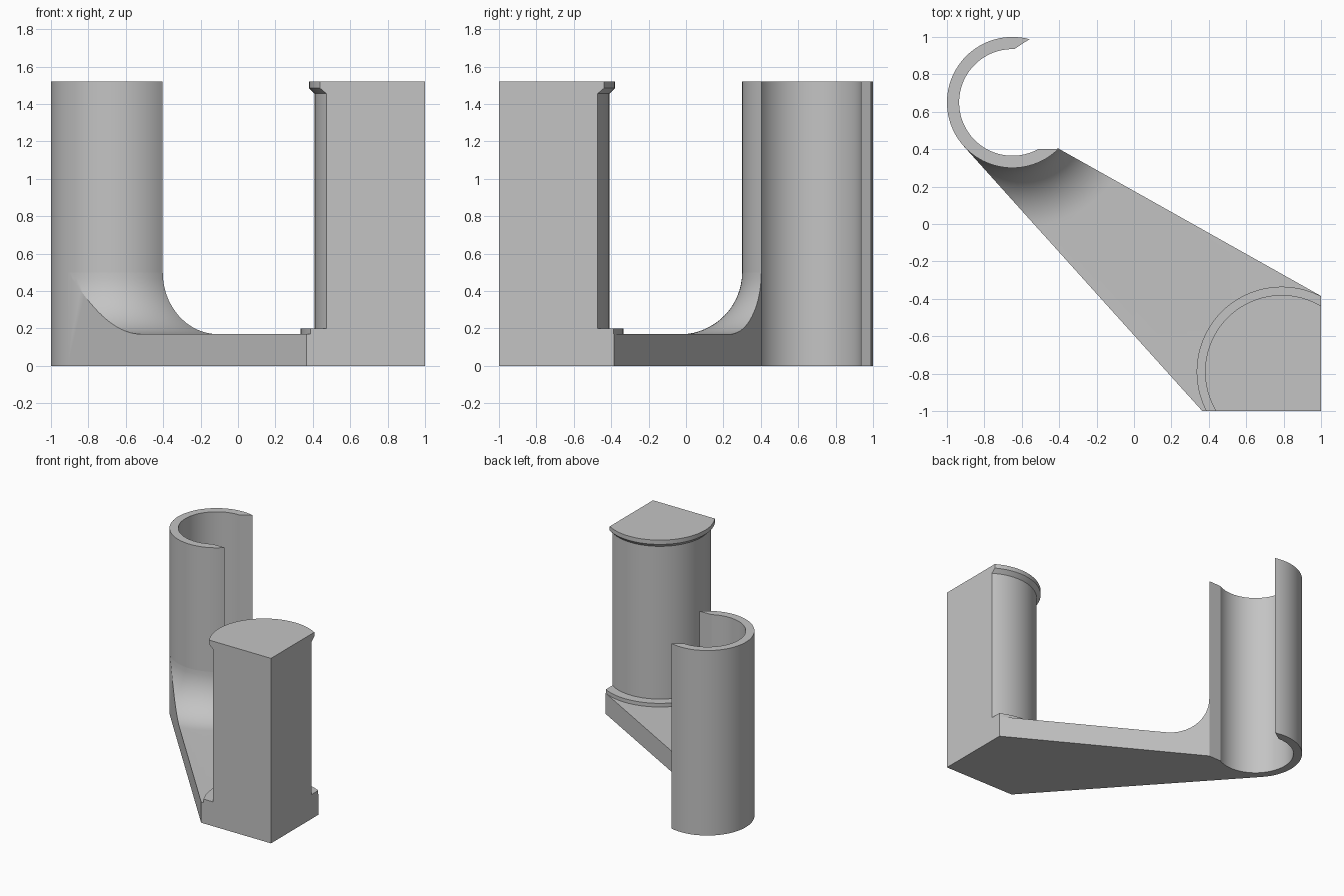
import bpy, bmesh, math

if "Cube" in bpy.data.objects:
    bpy.data.objects.remove(bpy.data.objects["Cube"])

HEIGHT = 1.52
ARM_TOP = 0.17
CLIP = (-0.65, 0.65)      # axis of the open ring
POST = (0.79, -0.79)      # axis of the post
R_OUT, R_IN, FILLET = 0.35, 0.285, 0.33

grey = bpy.data.materials.new("plain grey")
grey.use_nodes = True
grey.diffuse_color = (0.55, 0.55, 0.55, 1)
grey.node_tree.nodes["Principled BSDF"].inputs["Base Color"].default_value = grey.diffuse_color


def arc(centre, radius, start, end, steps):
    """Points along an arc, angles in degrees."""
    angles = [math.radians(start + (end - start) * i / steps) for i in range(steps + 1)]
    return [(centre[0] + radius * math.cos(a), centre[1] + radius * math.sin(a)) for a in angles]


def finish(bm, name):
    bmesh.ops.recalc_face_normals(bm, faces=bm.faces)
    mesh = bpy.data.meshes.new(name)
    bm.to_mesh(mesh)
    bm.free()
    mesh.materials.append(grey)
    obj = bpy.data.objects.new(name, mesh)
    bpy.context.collection.objects.link(obj)
    return obj


def extrude_plan(name, plan, height):
    bm = bmesh.new()
    base = bm.faces.new([bm.verts.new((x, y, 0)) for x, y in plan])
    top = bmesh.ops.extrude_face_region(bm, geom=[base], use_keep_orig=True)["geom"]
    for v in top:
        if isinstance(v, bmesh.types.BMVert):
            v.co.z = height
    return finish(bm, name)


def lathe(profile, centre, closed, steps=96):
    """Turn an (r, z) profile round a vertical axis; open profiles get end caps."""
    bm = bmesh.new()
    rings = []
    for r, z in profile:
        rings.append([bm.verts.new((x, y, z)) for x, y in arc(centre, r, 0, 360, steps)[:-1]])
    pairs = list(zip(rings, rings[1:]))
    if closed:
        pairs.append((rings[-1], rings[0]))
    else:
        bm.faces.new(rings[0])
        bm.faces.new(rings[-1])
    for a, b in pairs:
        for i in range(steps):
            j = (i + 1) % steps
            bm.faces.new((a[i], a[j], b[j], b[i]))
    return bm


def smooth(obj):
    bpy.ops.object.select_all(action="DESELECT")
    obj.select_set(True)
    bpy.context.view_layer.objects.active = obj
    bpy.ops.object.shade_smooth_by_angle(angle=math.radians(25))


# Open ring: tall C-shaped wall with slanted ends
ring = extrude_plan("open_ring", arc(CLIP, R_OUT, 75, 315, 64) + arc(CLIP, R_IN, 298.7, 88, 56), HEIGHT)
smooth(ring)

# Post: turned base lip, shaft and cap, cut flat on two sides
bm = lathe([(0.455, 0), (0.455, 0.2), (0.38, 0.2), (0.38, 1.455), (0.41, 1.485), (0.41, HEIGHT)],
           POST, closed=False)
for point, normal in (((1, 0, 0), (1, 0, 0)), ((0, -1, 0), (0, -1, 0))):
    cut = bmesh.ops.bisect_plane(bm, geom=bm.verts[:] + bm.edges[:] + bm.faces[:],
                                 plane_co=point, plane_no=normal, clear_outer=True)
    edges = [e for e in cut["geom_cut"] if isinstance(e, bmesh.types.BMEdge)]
    bmesh.ops.edgeloop_fill(bm, edges=edges)
smooth(finish(bm, "post"))

# Arm: tapered plan, with its top swept up into the ring wall by a turned fillet
plan = arc(CLIP, R_OUT, 222, 222, 1)[:1]
plan += [(0.365, -1), (1, -1), (1, -0.385), (-0.4025, 0.4025)]
plan += arc(CLIP, 0.33, 310, 225, 24)
arm = extrude_plan("arm", plan, 0.6)

foot = ARM_TOP + FILLET
sweep = arc((R_OUT + FILLET, foot), FILLET, 180, 270, 16)
profile = [(0.2, -0.1), (0.2, foot)] + sweep + [(3, ARM_TOP), (3, -0.1)]
cutter = finish(lathe(profile, CLIP, closed=True), "fillet_cutter")
cutter.hide_render = True

trim = arm.modifiers.new("fillet", "BOOLEAN")
trim.operation = "INTERSECT"
trim.solver = "EXACT"
trim.object = cutter
bpy.context.view_layer.objects.active = arm
bpy.ops.object.modifier_apply(modifier=trim.name)
bpy.data.objects.remove(cutter)
smooth(arm)
